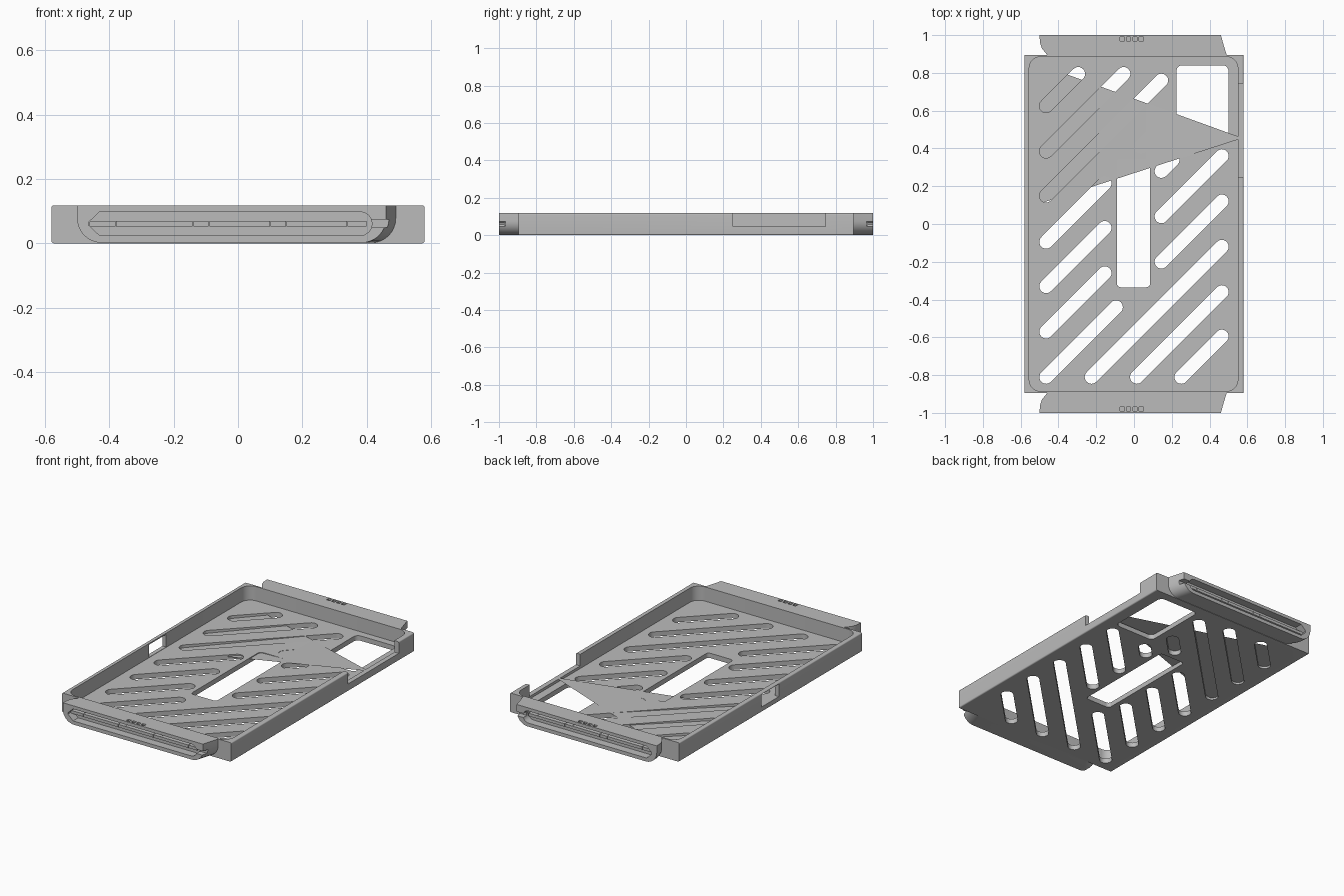
import bpy
import bmesh
from math import sin, cos, pi
from mathutils import Vector

if "Cube" in bpy.data.objects:
    bpy.data.objects.remove(bpy.data.objects["Cube"])

grey = bpy.data.materials.new("plain_grey")
grey.use_nodes = True
COLOUR = (0.5, 0.5, 0.5, 1)
grey.diffuse_color = COLOUR
grey.node_tree.nodes["Principled BSDF"].inputs["Base Color"].default_value = COLOUR


def arc(cx, cy, r, start, end, steps=8):
    return [(cx + r * cos(start + (end - start) * i / steps),
             cy + r * sin(start + (end - start) * i / steps)) for i in range(steps + 1)]


def rounded(x0, x1, y0, y1, r, top_r=None):
    """Rectangle outline with rounded corners; the upper pair may differ."""
    t = r if top_r is None else top_r
    corners = [(x0 + r, y0 + r, r, pi), (x1 - r, y0 + r, r, 1.5 * pi),
               (x1 - t, y1 - t, t, 0), (x0 + t, y1 - t, t, pi / 2)]
    pts = []
    for cx, cy, rad, a in corners:
        pts += arc(cx, cy, rad, a, a + pi / 2) if rad else [(cx, cy)]
    return pts


def capsule(a, b, r):
    """Outline of a slot running diagonally from a to b."""
    return arc(*b, r, -pi / 4, 3 * pi / 4, 12) + arc(*a, r, 3 * pi / 4, 7 * pi / 4, 12)


def loft(bm, rings):
    """Skin a closed solid through equal-length rings of 3D points."""
    loops = [[bm.verts.new(p) for p in ring] for ring in rings]
    for low, high in zip(loops, loops[1:]):
        for i in range(len(low)):
            j = (i + 1) % len(low)
            bm.faces.new((low[i], low[j], high[j], high[i]))
    bm.faces.new(loops[0][::-1])
    bm.faces.new(loops[-1])


def prism(bm, outline, lo, hi, axis="z"):
    place = {"z": lambda p, d: (p[0], p[1], d), "y": lambda p, d: (p[0], d, p[1])}[axis]
    loft(bm, [[place(p, d) for p in outline] for d in (lo, hi)])


def box(bm, x0, x1, y0, y1, z0, z1):
    prism(bm, [(x0, y0), (x1, y0), (x1, y1), (x0, y1)], z0, z1)


def finish(name, bm):
    bmesh.ops.recalc_face_normals(bm, faces=bm.faces)
    mesh = bpy.data.meshes.new(name)
    bm.to_mesh(mesh)
    bm.free()
    mesh.materials.append(grey)
    ob = bpy.data.objects.new(name, mesh)
    bpy.context.collection.objects.link(ob)
    return ob


def cut(target, bm):
    """Subtract a temporary solid from the target."""
    cutter = finish("cutter", bm)
    cutter.hide_render = True
    mod = target.modifiers.new("cut", "BOOLEAN")
    mod.operation = "DIFFERENCE"
    mod.solver = "EXACT"
    mod.object = cutter
    bpy.context.view_layer.objects.active = target
    bpy.ops.object.modifier_apply(modifier=mod.name)
    bpy.data.objects.remove(cutter)


def smooth(ob):
    bpy.ops.object.select_all(action="DESELECT")
    ob.select_set(True)
    bpy.context.view_layer.objects.active = ob
    bpy.ops.object.shade_smooth_by_angle(angle=0.6)


TOP, FLOOR, END = 0.118, 0.03, 0.895

# Open tray
bm = bmesh.new()
prism(bm, rounded(-0.58, 0.58, 0, TOP, 0.008), -END, END, "y")
tray = finish("tray", bm)
bm = bmesh.new()
prism(bm, rounded(-0.555, 0.55, -0.885, 0.885, 0.06), FLOOR, 0.3)
cut(tray, bm)

# Diagonal floor slots: start x, start y, length along x
SLOTS = [(-0.465, 0.625, 0.17), (-0.465, 0.385, 0.41), (-0.465, 0.15, 0.61),
         (-0.465, -0.095, 0.31), (-0.465, -0.33, 0.31), (-0.465, -0.57, 0.31),
         (-0.465, -0.81, 0.37), (-0.225, -0.81, 0.69), (0.015, -0.81, 0.45),
         (0.25, -0.81, 0.215), (0.145, -0.2, 0.32), (0.145, 0.04, 0.32),
         (0.145, 0.28, 0.06), (0.035, 0.41, 0.105)]
bm = bmesh.new()
for x, y, run in SLOTS:
    prism(bm, capsule((x, y), (x + run, y + run), 0.036), -0.1, 0.2)

# Centre opening and corner opening
prism(bm, rounded(-0.09, 0.085, -0.335, 0.345, 0.02), -0.1, 0.2)
prism(bm, rounded(0.225, 0.5, 0.43, 0.84, 0.03), -0.1, 0.2)
cut(tray, bm)

# Side wall cut-outs
bm = bmesh.new()
box(bm, 0.53, 0.7, 0.25, 0.745, 0.046, 0.3)
box(bm, -0.7, -0.53, -0.08, 0.09, FLOOR + 0.002, TOP - 0.008)
cut(tray, bm)
smooth(tray)

# Thin sloping web across the floor
bm = bmesh.new()
bm.faces.new([bm.verts.new(p) for p in
              ((0.575, 0.455, 0.046), (-0.57, 0.87, 0.01), (-0.57, 0.085, 0.01))])
finish("floor_web", bm)

# End caps: flared sections from the tray outward
SECTIONS = [(0.89, -0.455, 0.492), (0.91, -0.472, 0.486), (0.93, -0.488, 0.48),
            (0.96, -0.498, 0.471), (1.0, -0.5, 0.46)]
for side, label in ((-1, "front"), (1, "back")):
    bm = bmesh.new()
    loft(bm, [[(x, side * y, z) for x, z in rounded(x0, x1, 0.002, TOP, 0.075, 0)]
              for y, x0, x1 in SECTIONS])
    cap = finish(label + "_cap", bm)

    # Long recess with a pointed left end
    bm = bmesh.new()
    recess = arc(0.38, 0.061, 0.037, -pi / 2, pi / 2) + [
        (-0.43, 0.098), (-0.465, 0.065), (-0.465, 0.057), (-0.43, 0.024)]
    prism(bm, recess, side * 0.95, side * 1.1, "y")
    cut(cap, bm)

    # Row of square pits on top and the notch at the right end
    bm = bmesh.new()
    for i in range(4):
        x = -0.062 + i * 0.0335
        box(bm, x - 0.011, x + 0.011, side * 0.969, side * 0.99, 0.108, 0.2)
    box(bm, 0.4, 0.52, side * 0.965, side * 1.1, 0.049, 0.074)
    cut(cap, bm)
    smooth(cap)

    # Divided rail inside the recess
    bm = bmesh.new()
    stops = (-0.465, -0.38, -0.14, -0.09, 0.1, 0.15, 0.34, 0.4)
    for x0, x1 in zip(stops, stops[1:]):
        box(bm, x0 + 0.001, x1 - 0.001, side * 0.945, side * 0.972, 0.052, 0.07)
    finish(label + "_rail", bm)
